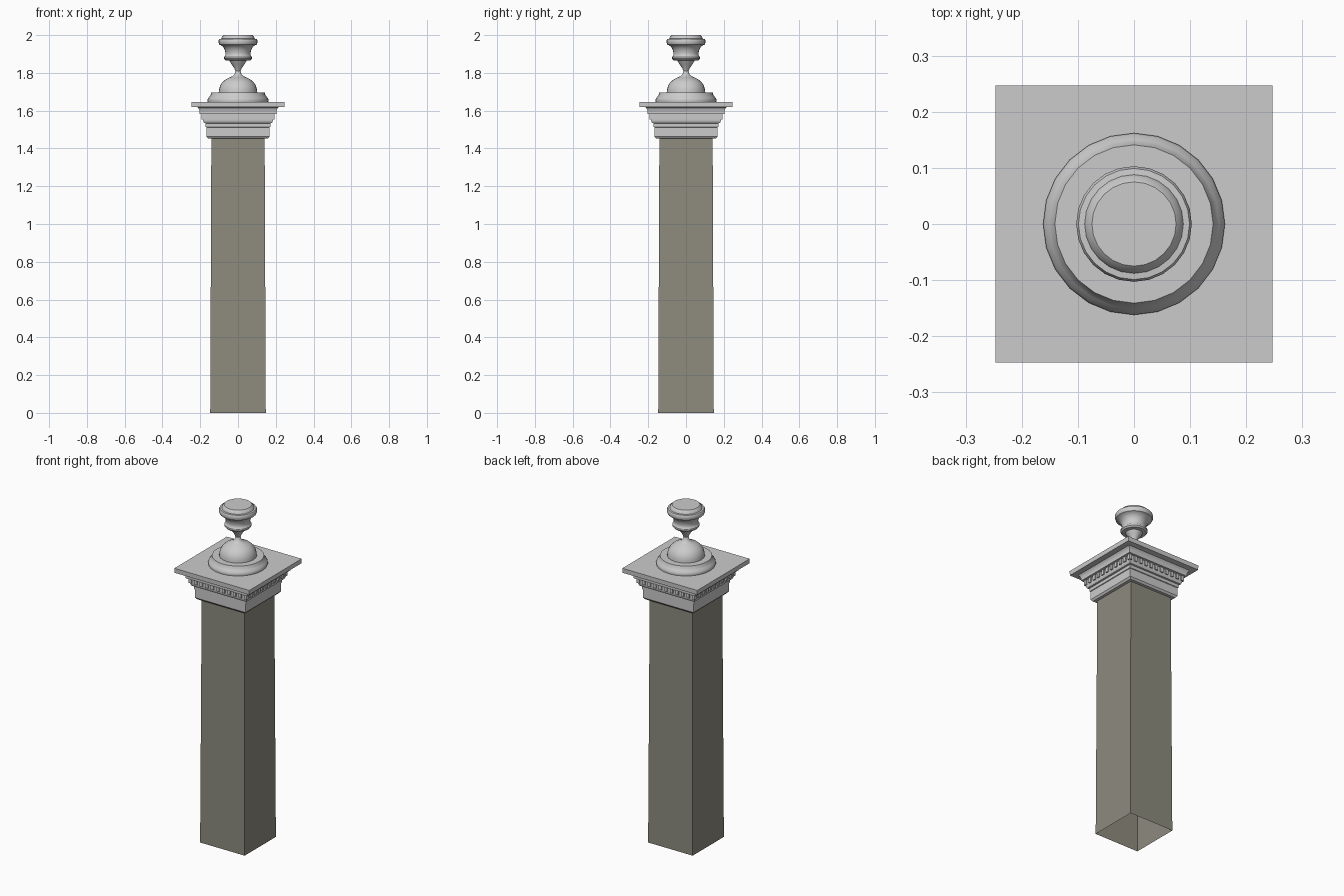
import bpy, bmesh, math

if "Cube" in bpy.data.objects:
    bpy.data.objects.remove(bpy.data.objects["Cube"])

def material(name, rgb):
    m = bpy.data.materials.new(name)
    m.diffuse_color = (*rgb, 1)
    m.use_nodes = True
    m.node_tree.nodes["Principled BSDF"].inputs["Base Color"].default_value = m.diffuse_color
    return m

STONE = material("pale grey stone", (0.6, 0.6, 0.6))
SHAFT = material("olive grey stone", (0.27, 0.26, 0.21))

def lathe(name, profile, sides, mat, phase=0.0, cap_top=True, cap_bottom=True, smooth=None):
    """Stack rings of (radius, z); four sides give square sections."""
    k = 1 / math.cos(math.pi / 4) if sides == 4 else 1
    bm = bmesh.new()
    rings = [[bm.verts.new((r * k * math.cos(phase + 2 * math.pi * i / sides),
                            r * k * math.sin(phase + 2 * math.pi * i / sides), z))
              for i in range(sides)] for r, z in profile]
    for a, b in zip(rings, rings[1:]):
        for i in range(sides):
            j = (i + 1) % sides
            bm.faces.new((a[i], a[j], b[j], b[i]))
    if cap_top:
        bm.faces.new(rings[-1])
    if cap_bottom:
        bm.faces.new(rings[0][::-1])
    return finish(name, bm, mat, smooth)

def finish(name, bm, mat, smooth=None):
    me = bpy.data.meshes.new(name)
    bm.to_mesh(me)
    bm.free()
    ob = bpy.data.objects.new(name, me)
    bpy.context.collection.objects.link(ob)
    me.materials.append(mat)
    if smooth:
        bpy.ops.object.select_all(action='DESELECT')
        ob.select_set(True)
        bpy.context.view_layer.objects.active = ob
        bpy.ops.object.shade_smooth_by_angle(angle=math.radians(smooth))
    return ob

Q = math.pi / 4

# Tapered square shaft, open at both ends
lathe("shaft", [(0.147, 0), (0.141, 1.46)], 4, SHAFT, Q, False, False)

# Square stepped capital with mouldings and overhanging slab
lathe("capital", [
    (0.141, 1.452), (0.158, 1.452), (0.167, 1.463), (0.167, 1.512),
    (0.171, 1.514), (0.171, 1.533), (0.180, 1.535), (0.184, 1.545),
    (0.185, 1.553), (0.185, 1.583), (0.203, 1.583), (0.203, 1.596),
    (0.207, 1.608), (0.214, 1.618), (0.246, 1.620), (0.247, 1.647)], 4, STONE, Q)

# Row of dentil blocks on every side
bm = bmesh.new()
N, R = 11, 0.192
for side in range(4):
    c, s = round(math.cos(side * math.pi / 2)), round(math.sin(side * math.pi / 2))
    for i in range(N):
        t = -R + 0.009 + (2 * R - 0.018) * i / (N - 1)
        if i == N - 1:
            continue  # corner block belongs to the next side
        d = 0.183
        vs = bmesh.ops.create_cube(bm, size=1)["verts"]
        for v in vs:
            x, y = d + v.co.x * 0.018, t + v.co.y * 0.018
            v.co = (x * c - y * s, x * s + y * c, 1.568 + v.co.z * 0.029)
finish("dentils", bm, STONE)

# Turned finial: base ring, dome, thin neck and urn
lathe("finial", [
    (0.160, 1.645), (0.162, 1.655), (0.159, 1.665), (0.151, 1.674), (0.145, 1.684),
    (0.141, 1.697), (0.102, 1.697), (0.101, 1.712), (0.095, 1.732), (0.083, 1.750),
    (0.066, 1.765), (0.046, 1.775), (0.028, 1.783), (0.018, 1.795), (0.014, 1.810),
    (0.020, 1.825), (0.034, 1.845), (0.046, 1.865), (0.066, 1.867), (0.073, 1.875),
    (0.073, 1.885), (0.067, 1.893), (0.066, 1.905), (0.070, 1.922), (0.078, 1.937),
    (0.090, 1.946), (0.099, 1.950), (0.103, 1.960), (0.103, 1.973), (0.099, 1.980),
    (0.088, 1.981), (0.085, 1.990), (0.075, 2.0)], 24, STONE, 0, smooth=35)
